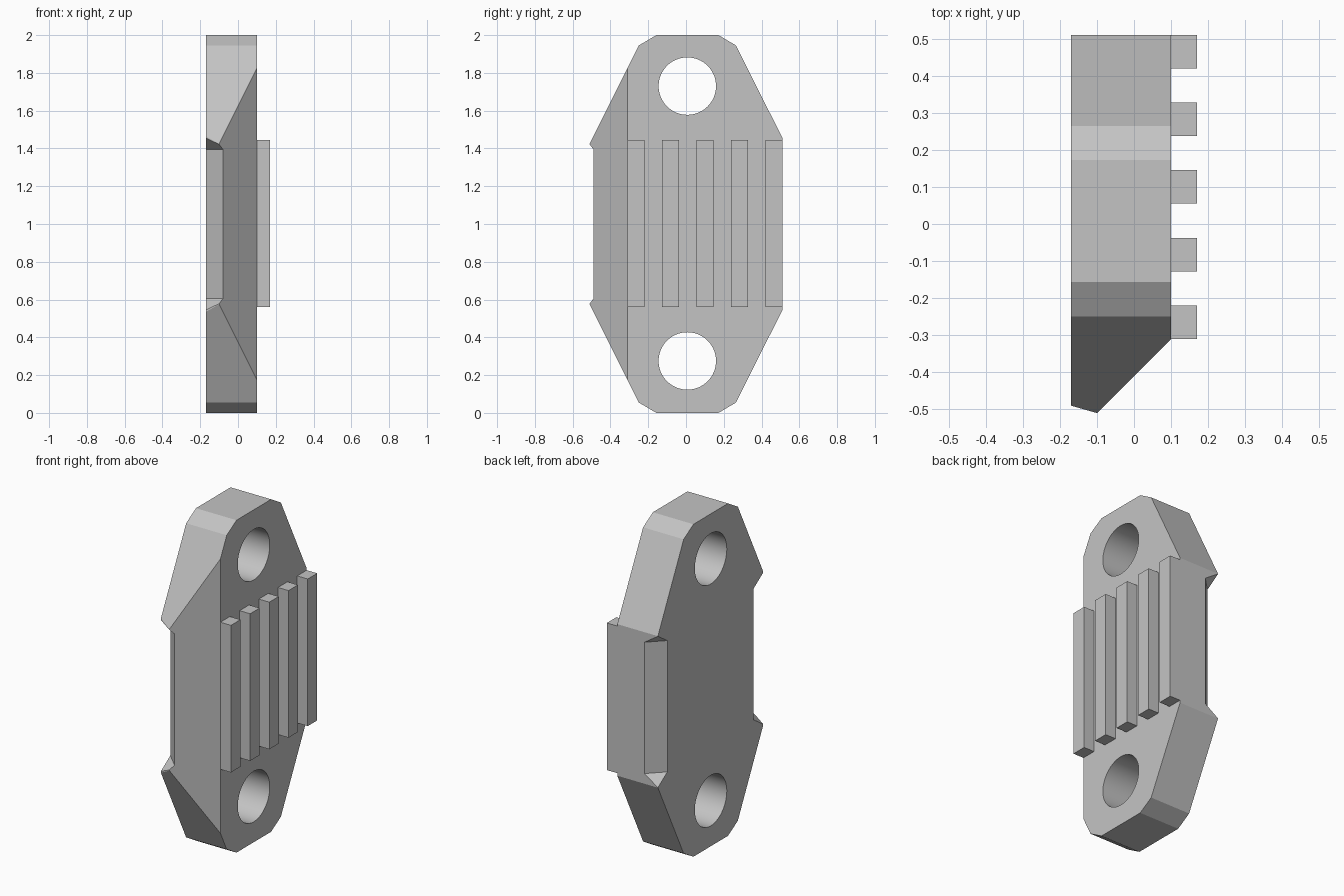
import bpy, bmesh, math
from mathutils import Vector, Matrix

cube = bpy.data.objects.get("Cube")
if cube:
    bpy.data.objects.remove(cube, do_unlink=True)

grey = bpy.data.materials.new("light_grey")
grey.use_nodes = True
COLOUR = (0.55, 0.55, 0.55, 1)
grey.diffuse_color = COLOUR
grey.node_tree.nodes["Principled BSDF"].inputs["Base Color"].default_value = COLOUR

BACK, FACE, RIB_TOP = -0.17, 0.10, 0.17   # x levels of plate and ribs
MID = 1.0                                 # height of the symmetry plane


def finish(bm, name):
    bmesh.ops.recalc_face_normals(bm, faces=bm.faces)
    mesh = bpy.data.meshes.new(name)
    bm.to_mesh(mesh)
    bm.free()
    mesh.materials.append(grey)
    obj = bpy.data.objects.new(name, mesh)
    bpy.context.collection.objects.link(obj)
    return obj


def cut(target, cutter):
    cutter.hide_render = True
    mod = target.modifiers.new("cut", 'BOOLEAN')
    mod.operation = 'DIFFERENCE'
    mod.solver = 'EXACT'
    mod.object = cutter
    bpy.context.view_layer.objects.active = target
    bpy.ops.object.modifier_apply(modifier=mod.name)
    bpy.data.objects.remove(cutter, do_unlink=True)


def slice_off(bm, point, normal):
    bmesh.ops.bisect_plane(bm, geom=bm.verts[:] + bm.edges[:] + bm.faces[:],
                           plane_co=point, plane_no=normal, clear_outer=True)
    bmesh.ops.holes_fill(bm, edges=[e for e in bm.edges if e.is_boundary])


# Plate: long octagon extruded through its thickness
upper = [(0.51, 1.456), (0.265, 1.945), (0.172, 2), (-0.157, 2), (-0.25, 1.945), (-0.51, 1.425)]
outline = upper + [(y, 2 * MID - z) for y, z in reversed(upper)]
bm = bmesh.new()
base = bm.faces.new([bm.verts.new((BACK, y, z)) for y, z in outline])
grown = bmesh.ops.extrude_face_region(bm, geom=[base])["geom"]
bmesh.ops.translate(bm, vec=(FACE - BACK, 0, 0),
                    verts=[v for v in grown if isinstance(v, bmesh.types.BMVert)])
# Wide bevel and slight draft on the front edge
slice_off(bm, (FACE, -0.31, MID), (1, -1, 0))
slice_off(bm, (BACK, -0.49, MID), (-0.02, -0.07, 0))
plate = finish(bm, "plate")

# Bolt holes
for z in (0.275, 1.73):
    bm = bmesh.new()
    bmesh.ops.create_cone(bm, cap_ends=True, segments=64, radius1=0.152, radius2=0.152, depth=1,
                          matrix=Matrix.Translation((0, 0.007, z)) @ Matrix.Rotation(math.pi / 2, 4, 'Y'))
    cut(plate, finish(bm, "hole_cutter"))

# Flared finger notches on the two rear edges
for side, start in ((-1, -0.49), (1, 0.51)):
    bm = bmesh.new()
    origin = Vector((-0.08, start, MID))
    along = Vector((-1, -side, 0))
    outward = Vector((-1, side, 0))
    for depth, half in ((0, 0.395), (0.1, 0.395 + 0.2 * 0.667)):
        for t in (-0.3, 0.4):
            for s in (-1, 1):
                bm.verts.new(origin + along * t + outward * depth + Vector((0, 0, s * half)))
    bmesh.ops.convex_hull(bm, input=bm.verts)
    cut(plate, finish(bm, "notch_cutter"))

bpy.ops.object.select_all(action='DESELECT')
plate.select_set(True)
bpy.context.view_layer.objects.active = plate
bpy.ops.object.shade_smooth_by_angle(angle=math.radians(20))

# Raised grip ribs
for i in range(5):
    bm = bmesh.new()
    bmesh.ops.create_cube(bm, size=1)
    bmesh.ops.scale(bm, vec=(RIB_TOP - FACE + 0.02, 0.09, 0.885), verts=bm.verts)
    bmesh.ops.translate(bm, verts=bm.verts,
                        vec=((RIB_TOP + FACE - 0.02) / 2, -0.265 + i * 0.1825, MID + 0.002))
    finish(bm, f"grip_rib_{i + 1}")
